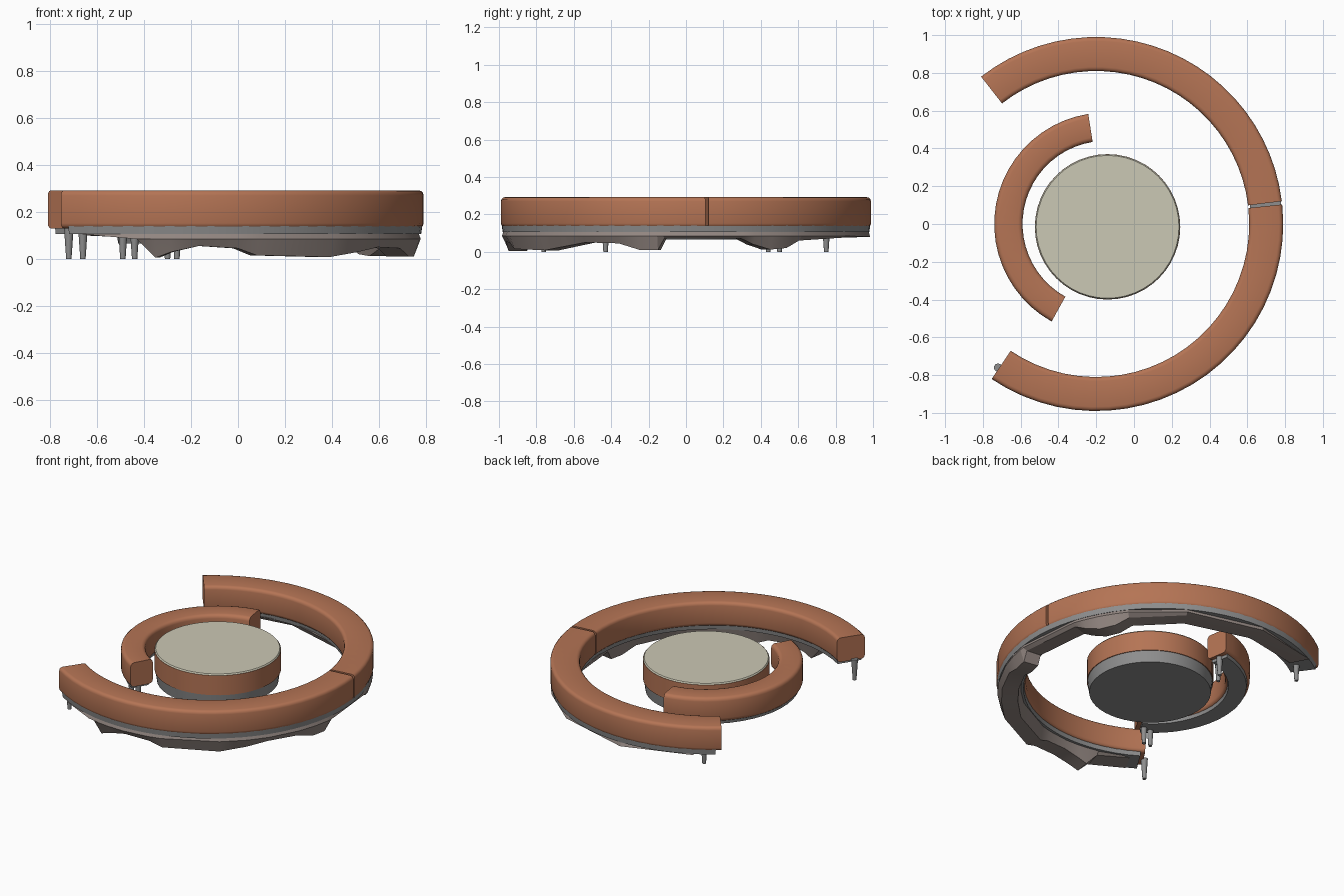
import bpy, bmesh, math
from math import radians, cos, sin

if "Cube" in bpy.data.objects:
    bpy.data.objects.remove(bpy.data.objects["Cube"])


def mat(name, rgb):
    m = bpy.data.materials.new(name)
    m.diffuse_color = (*rgb, 1)
    m.use_nodes = True
    m.node_tree.nodes["Principled BSDF"].inputs["Base Color"].default_value = m.diffuse_color
    return m


ORANGE = mat("terracotta fabric", (0.46, 0.175, 0.09))
CREAM = mat("cream top", (0.60, 0.58, 0.46))
GREY = mat("grey metal", (0.27, 0.27, 0.27))
TAUPE = mat("taupe base", (0.29, 0.24, 0.22))


def finish(bm, name, m, angle=40):
    bmesh.ops.recalc_face_normals(bm, faces=bm.faces)
    me = bpy.data.meshes.new(name)
    bm.to_mesh(me)
    bm.free()
    ob = bpy.data.objects.new(name, me)
    bpy.context.collection.objects.link(ob)
    me.materials.append(m)
    bpy.ops.object.select_all(action='DESELECT')
    bpy.context.view_layer.objects.active = ob
    ob.select_set(True)
    bpy.ops.object.shade_smooth_by_angle(angle=radians(angle))
    return ob


def rounded(r0, r1, z0, z1, c):
    # rounded-rectangle section in (radius, height)
    pts = []
    for cx, cz, a0 in ((r1 - c, z1 - c, 0), (r0 + c, z1 - c, 90),
                       (r0 + c, z0 + c, 180), (r1 - c, z0 + c, 270)):
        for k in range(4):
            a = radians(a0 + 30 * k)
            pts.append((cx + c * cos(a), cz + c * sin(a)))
    return pts


def sweep(name, m, centre, section, angles, angle=40):
    # section: function of the angle giving a closed (radius, height) loop
    bm = bmesh.new()
    rings = []
    for a in angles:
        t = radians(a)
        rings.append([bm.verts.new((centre[0] + r * cos(t), centre[1] + r * sin(t), z))
                      for r, z in section(a)])
    n = len(rings[0])
    for p, q in zip(rings, rings[1:]):
        for i in range(n):
            bm.faces.new((p[i], p[(i + 1) % n], q[(i + 1) % n], q[i]))
    bm.faces.new(rings[0])
    bm.faces.new(rings[-1])
    return finish(bm, name, m, angle)


def steps(a, b, n):
    return [a + (b - a) * i / n for i in range(n + 1)]


def cylinder(name, m, x, y, z0, z1, rb, rt, seg):
    bm = bmesh.new()
    r = bmesh.ops.create_cone(bm, cap_ends=True, segments=seg, radius1=rb,
                              radius2=rt, depth=z1 - z0)
    bmesh.ops.translate(bm, verts=r["verts"], vec=(x, y, (z0 + z1) / 2))
    return finish(bm, name, m)


# Large curved sofa, two halves meeting at the right
C = (-0.2, 0.0)
sofa = rounded(0.81, 0.99, 0.13, 0.292, 0.022)
sweep("outer_sofa_back", ORANGE, C, lambda a: sofa, steps(7, 128, 24))
sweep("outer_sofa_front", ORANGE, C, lambda a: sofa, steps(6, -124, 24))

# Grey frame under the large sofa
frame = [(0.825, 0.105), (0.98, 0.105), (0.985, 0.14), (0.82, 0.14)]
sweep("outer_frame", GREY, C, lambda a: frame, steps(-122, 126, 48))

# Taupe base whose underside dips to form broad feet
DIPS = [(-118, .105), (-104, .085), (-99, .005), (-95, .03), (-88, .055), (-78, .045),
        (-73, .015), (-52, .008), (-42, .03), (-34, .05), (-22, .045), (-15, .01),
        (-9, .01), (-7, .07), (18, .07), (22, .04), (28, .012), (34, .02),
        (39, .06), (60, .075), (90, .08), (118, .1)]


def base_section(a):
    z = dict(DIPS)[a]
    return [(0.86, z), (0.96, z), (0.985, 0.085 if z < .08 else z), (0.975, 0.112), (0.84, 0.112)]


sweep("outer_base", TAUPE, C, base_section, [d[0] for d in DIPS], 25)

# Small curved sofa around the table
C2 = (-0.15, 0.0)
small = rounded(0.44, 0.59, 0.125, 0.287, 0.024)
sweep("inner_sofa", ORANGE, C2, lambda a: small, steps(99, 241, 22))
under = [(0.46, 0.105), (0.57, 0.105), (0.575, 0.13), (0.455, 0.13)]
sweep("inner_frame", GREY, C2, lambda a: under, steps(102, 238, 18))

# Round table: grey base, orange drum, cream top
TX, TY = -0.14, -0.015
cylinder("table_base", GREY, TX, TY, 0.065, 0.14, 0.37, 0.38, 48)
cylinder("table_drum", ORANGE, TX, TY, 0.14, 0.272, 0.385, 0.385, 48)
cylinder("table_top", CREAM, TX, TY, 0.272, 0.28, 0.384, 0.378, 48)

# Tapered legs at the sofa ends
for i, (x, y) in enumerate([(-0.72, -0.76), (-0.66, 0.75), (-0.49, -0.43), (-0.44, -0.43),
                            (-0.30, 0.44), (-0.26, 0.50)]):
    cylinder("leg_%d" % (i + 1), GREY, x, y, 0.0, 0.14, 0.012, 0.022, 10)
